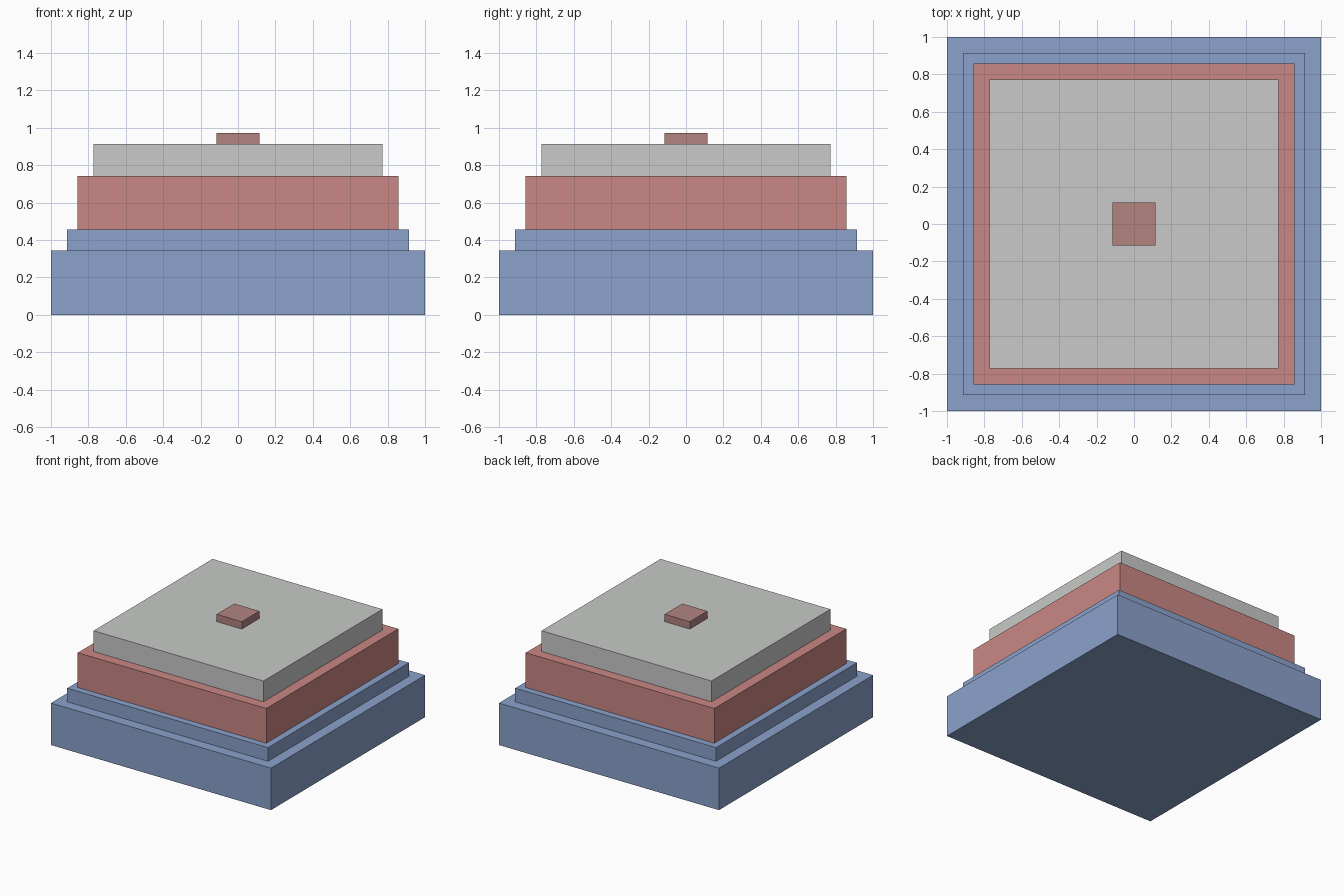
import bpy

if "Cube" in bpy.data.objects:
    bpy.data.objects.remove(bpy.data.objects["Cube"])


def material(name, rgb):
    mat = bpy.data.materials.new(name)
    mat.diffuse_color = (*rgb, 1.0)
    mat.use_nodes = True
    mat.node_tree.nodes["Principled BSDF"].inputs["Base Color"].default_value = mat.diffuse_color
    return mat


blue = material("soft_blue", (0.258, 0.361, 0.597))
red = material("soft_red", (0.584, 0.242, 0.231))
grey = material("light_grey", (0.578, 0.591, 0.578))
brown = material("dusty_red", (0.445, 0.231, 0.216))

# Square tiers from the ground up: name, half width, top height, colour
tiers = [
    ("base_block", 1.0, 0.345, blue),
    ("base_step", 0.913, 0.457, blue),
    ("middle_block", 0.857, 0.742, red),
    ("upper_slab", 0.772, 0.913, grey),
    ("top_cap", 0.115, 0.973, brown),
]

bottom = 0.0
for name, half, top, mat in tiers:
    bpy.ops.mesh.primitive_cube_add(size=1, location=(0, 0, (bottom + top) / 2))
    tier = bpy.context.object
    tier.name = name
    tier.scale = (2 * half, 2 * half, top - bottom)
    bpy.ops.object.transform_apply(location=False, rotation=False, scale=True)
    tier.data.materials.append(mat)
    bottom = top
